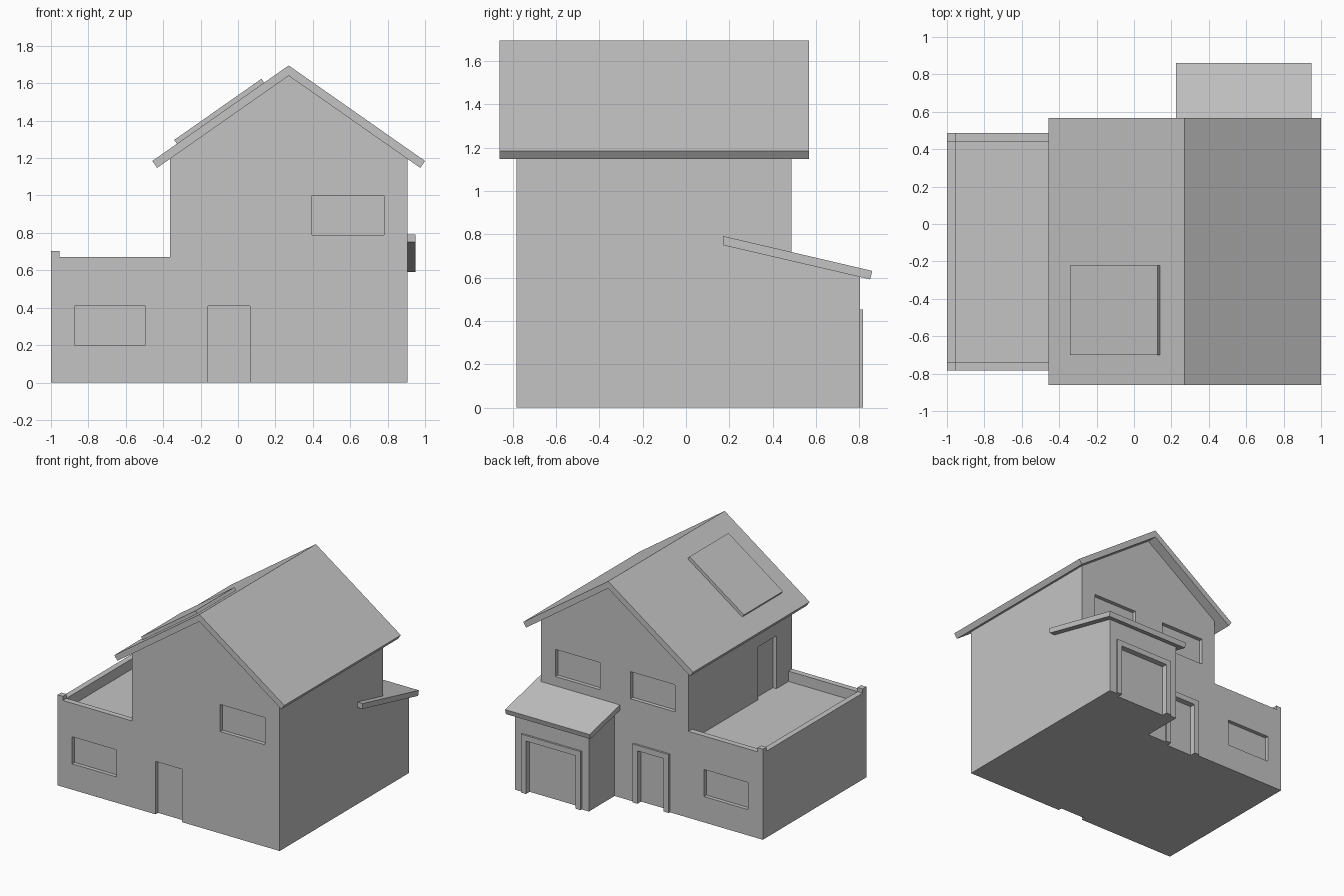
import bpy
import bmesh
from math import radians, sin, cos, tan

cube = bpy.data.objects.get("Cube")
if cube:
    bpy.data.objects.remove(cube, do_unlink=True)

GREY = (0.55, 0.55, 0.55, 1)
grey = bpy.data.materials.new("plain_grey")
grey.use_nodes = True
grey.diffuse_color = GREY
grey.node_tree.nodes["Principled BSDF"].inputs["Base Color"].default_value = GREY


def prism(name, profile, start, end, axis="y"):
    """Extrude a profile: (x, z) points along y, or (y, z) points along x."""
    bm = bmesh.new()

    def place(p, t):
        return (p[0], t, p[1]) if axis == "y" else (t, p[0], p[1])

    rings = [[bm.verts.new(place(p, t)) for p in profile] for t in (start, end)]
    for ring in rings:
        bm.faces.new(ring)
    n = len(profile)
    for i in range(n):
        j = (i + 1) % n
        bm.faces.new((rings[0][i], rings[0][j], rings[1][j], rings[1][i]))
    bmesh.ops.recalc_face_normals(bm, faces=bm.faces)
    mesh = bpy.data.meshes.new(name)
    bm.to_mesh(mesh)
    bm.free()
    mesh.materials.append(grey)
    obj = bpy.data.objects.new(name, mesh)
    bpy.context.collection.objects.link(obj)
    return obj


def box(name, x0, x1, y0, y1, z0, z1):
    return prism(name, [(x0, z0), (x1, z0), (x1, z1), (x0, z1)], y0, y1)


def carve(obj, *limits):
    """Cut a box-shaped recess out of a wall."""
    cutter = box("cutter", *limits)
    cutter.hide_render = True
    mod = obj.modifiers.new("recess", "BOOLEAN")
    mod.operation = "DIFFERENCE"
    mod.solver = "EXACT"
    mod.object = cutter
    bpy.context.view_layer.objects.active = obj
    bpy.ops.object.modifier_apply(modifier=mod.name)
    bpy.data.objects.remove(cutter, do_unlink=True)


# Main dimensions
LEFT, RIGHT, INNER = -1.0, 0.905, -0.363
FRONT, BACK = -0.782, 0.487
RIDGE_X, RIDGE_Z = 0.271, 1.695
FLOOR, PARAPET, RIM = 0.59, 0.67, 0.045
DEPTH = 0.03
PITCH = radians(35)
ROOF_T = 0.045
slope = tan(PITCH)
under = RIDGE_Z - ROOF_T / cos(PITCH)
eave = under - slope * (RIGHT - RIDGE_X)

# House walls with gable and lower terrace wing
house = prism("house_walls", [
    (LEFT, 0), (RIGHT, 0), (RIGHT, eave), (RIDGE_X, under),
    (INNER, eave), (INNER, PARAPET), (LEFT, PARAPET)], FRONT, BACK)
carve(house, LEFT + RIM, INNER, FRONT + RIM, BACK - RIM, FLOOR, 0.8)

# Recessed windows and doors, front and back
openings = [(-0.875, -0.495, 0.2, 0.41), (0.395, 0.78, 0.79, 1.0),
            (-0.16, 0.065, -0.1, 0.41)]
for x0, x1, z0, z1 in openings:
    carve(house, x0, x1, FRONT - 0.1, FRONT + DEPTH, z0, z1)
for x0, x1, z0, z1 in openings + [(-0.245, 0.135, 0.79, 1.0)]:
    carve(house, x0, x1, BACK - DEPTH, BACK + 0.1, z0, z1)

# Terrace door
carve(house, INNER - 0.1, INNER + DEPTH, -0.59, -0.365, FLOOR, 1.0)

# Small posts on the outer terrace corners
for name, y in (("front_terrace_post", FRONT), ("back_terrace_post", BACK - RIM)):
    box(name, LEFT, LEFT + RIM, y, y + RIM, PARAPET, 0.702)

# Gable roof
half = 0.729
tip_z = RIDGE_Z - slope * half
in_x, in_z = half - ROOF_T * sin(PITCH), tip_z - ROOF_T * cos(PITCH)
prism("gable_roof", [
    (RIDGE_X, RIDGE_Z), (RIDGE_X + half, tip_z), (RIDGE_X + in_x, in_z),
    (RIDGE_X, under), (RIDGE_X - in_x, in_z), (RIDGE_X - half, tip_z)], -0.861, 0.567)

# Raised panel on the left roof slope
low, high = [(x, RIDGE_Z - slope * (RIDGE_X - x)) for x in (-0.327, 0.14)]
lift_x, lift_z = -0.025 * sin(PITCH), 0.025 * cos(PITCH)
prism("roof_panel", [
    low, high, (high[0] + lift_x, high[1] + lift_z),
    (low[0] + lift_x, low[1] + lift_z)], -0.70, -0.222)

# Garage with its lean-to roof
GARAGE_BACK = 0.803
garage = prism("garage_walls", [
    (BACK, 0), (GARAGE_BACK, 0), (GARAGE_BACK, 0.605), (BACK, 0.678)],
    RIDGE_X, RIGHT, axis="x")
carve(garage, 0.375, 0.80, GARAGE_BACK - DEPTH, 1.0, -0.1, 0.41)
prism("garage_roof", [
    (0.17, 0.75), (0.85, 0.592), (0.86, 0.631), (0.17, 0.792)],
    0.225, 0.95, axis="x")


# Raised trim around the back doors
def trim(name, x0, x1, y):
    w, top = 0.043, 0.41
    prism(name, [
        (x0 - w, 0), (x0, 0), (x0, top), (x1, top), (x1, 0),
        (x1 + w, 0), (x1 + w, top + w), (x0 - w, top + w)], y, y + 0.015)


trim("garage_door_trim", 0.375, 0.80, GARAGE_BACK)
trim("back_door_trim", -0.16, 0.065, BACK)
